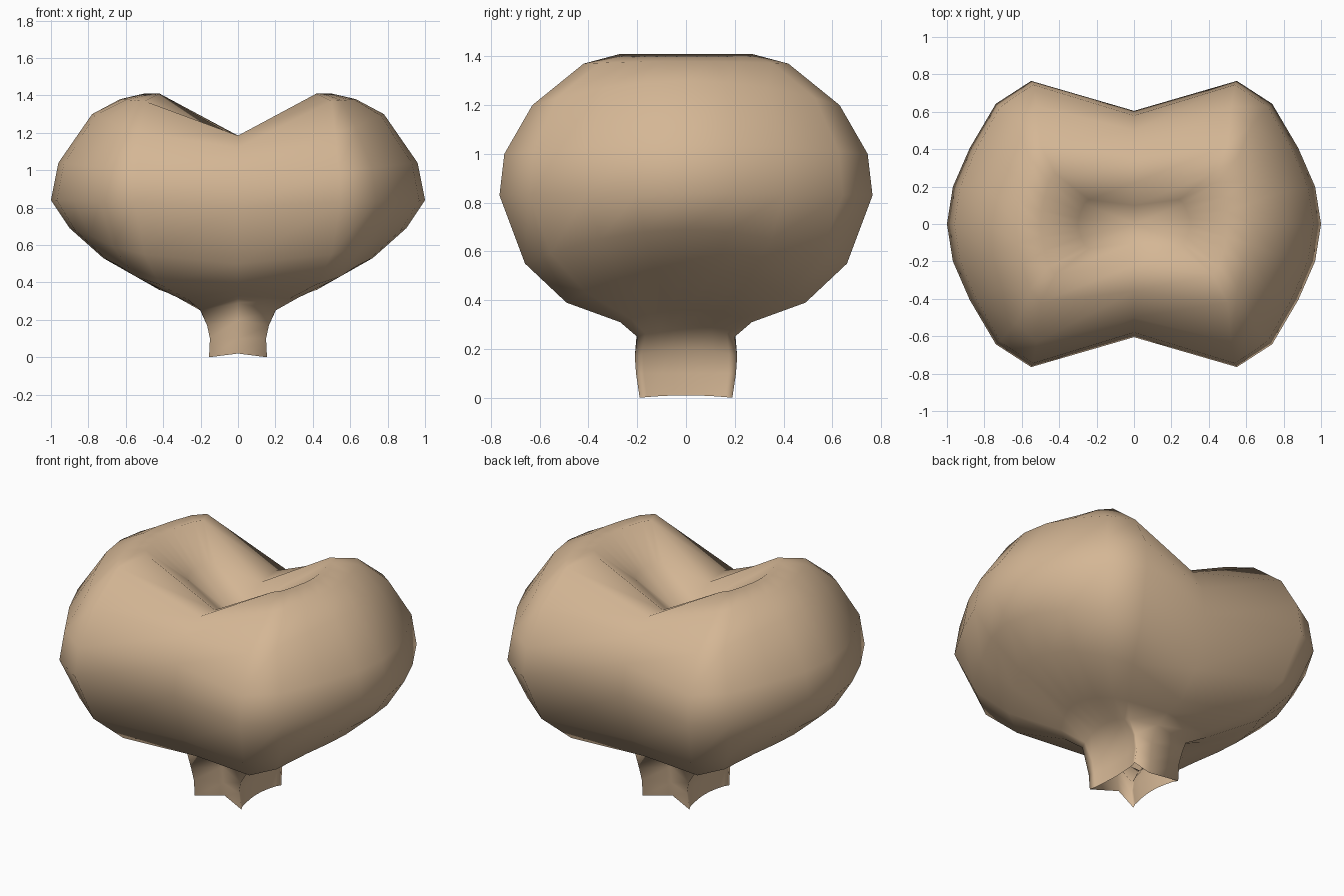
import bpy, bmesh

if "Cube" in bpy.data.objects:
    bpy.data.objects.remove(bpy.data.objects["Cube"])

# Each ring, bottom to top: side point (ax, az), lobe corner (bx, by, bz), seam point (cy, cz)
RINGS = [
    (.125, .01, .155, .19, .00, .13, .02),
    (.125, .10, .150, .205, .10, .14, .10),
    (.135, .20, .165, .21, .17, .15, .20),
    (.22, .30, .20, .20, .25, .20, .29),
    (.42, .36, .27, .27, .31, .28, .33),
    (.72, .53, .42, .49, .39, .40, .36),
    (.90, .69, .50, .66, .55, .52, .50),
    (1.0, .84, .55, .765, .83, .605, .80),
    (.96, 1.04, .54, .745, 1.00, .58, .98),
    (.78, 1.30, .52, .63, 1.20, .50, 1.12),
    (.63, 1.38, .50, .42, 1.37, .36, 1.185),
    (.50, 1.41, .42, .27, 1.41, .22, 1.17),
    (.30, 1.25, .24, .13, 1.25, .10, 1.08),
]
TOP_Z = 1.03
# Fractions along the rounded arc from side point to lobe corner
ARC = [(1, 0), (.93, .26), (.73, .53), (.42, .84), (0, 1)]


def ring_points(ax, az, bx, by, bz, cy, cz):
    quarter = [(bx + (ax - bx) * fx, by * fy, az + (bz - az) * fy * fy)
               for fx, fy in ARC]
    half = quarter + [(0, cy, cz)]
    half += [(-x, y, z) for x, y, z in reversed(quarter[1:])]
    return half + [(-x, -y, z) for x, y, z in half]


# Two-lobed body flowing down into an open four-cornered stem
bm = bmesh.new()
rows = [[bm.verts.new(p) for p in ring_points(*r)] for r in RINGS]
n = len(rows[0])
for low, high in zip(rows, rows[1:]):
    for i in range(n):
        j = (i + 1) % n
        bm.faces.new((low[i], low[j], high[j], high[i]))

# Bottom of the dimple between the lobes
centre = bm.verts.new((0, 0, TOP_Z))
for i in range(n):
    bm.faces.new((rows[-1][i], rows[-1][(i + 1) % n], centre))
for f in bm.faces:
    f.smooth = True

mesh = bpy.data.meshes.new("lobed_body")
bm.to_mesh(mesh)
bm.free()
body = bpy.data.objects.new("lobed_body", mesh)
bpy.context.collection.objects.link(body)

# Tan surface
mat = bpy.data.materials.new("tan")
mat.diffuse_color = (.66, .47, .30, 1)
mat.use_nodes = True
mat.node_tree.nodes["Principled BSDF"].inputs["Base Color"].default_value = mat.diffuse_color
mesh.materials.append(mat)
